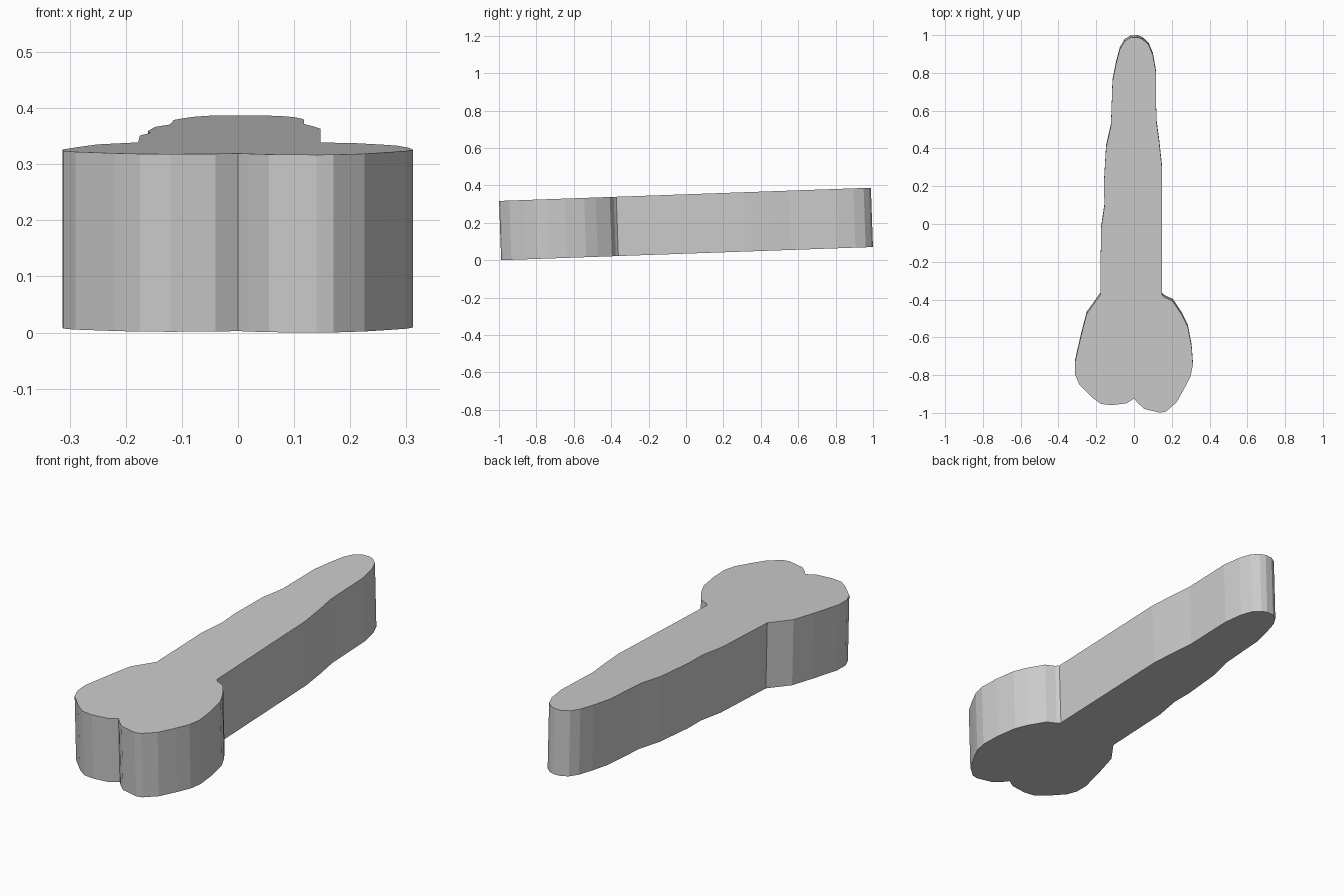
import bpy, bmesh, math
from mathutils import Matrix, Vector

if "Cube" in bpy.data.objects:
    bpy.data.objects.remove(bpy.data.objects["Cube"])

THICK, TILT = 0.317, math.radians(2.03)

# outline of the top face, counter-clockwise from the notch in the wide end
right_lobe = [(0.0, -0.925), (0.02, -0.948), (0.055, -0.98), (0.14, -1.0), (0.17, -0.993),
              (0.225, -0.945), (0.27, -0.865), (0.3, -0.805), (0.312, -0.745), (0.305, -0.65),
              (0.285, -0.545), (0.255, -0.483), (0.205, -0.408), (0.16, -0.387), (0.147, -0.373)]
shaft_right = [(0.147, 0.31), (0.133, 0.44), (0.118, 0.55), (0.117, 0.8)]
round_tip = [(0.1, 0.895), (0.077, 0.95), (0.045, 0.979), (0.018, 0.989), (-0.018, 0.988),
             (-0.05, 0.968), (-0.075, 0.925), (-0.095, 0.85)]
shaft_left = [(-0.114, 0.755), (-0.122, 0.52), (-0.148, 0.405), (-0.16, 0.2),
              (-0.156, 0.1), (-0.175, -0.03), (-0.178, -0.375)]
left_lobe = [(-0.25, -0.475), (-0.28, -0.59), (-0.313, -0.735), (-0.311, -0.8), (-0.29, -0.85),
             (-0.22, -0.92), (-0.175, -0.953), (-0.12, -0.96), (-0.04, -0.95)]
outline = right_lobe + shaft_right + round_tip + shaft_left + left_lobe

# extrude the outline into a slab
bm = bmesh.new()
shift = THICK * math.sin(TILT)
face = bm.faces.new([bm.verts.new((x, y + shift, 0)) for x, y in outline])
ext = bmesh.ops.extrude_face_region(bm, geom=[face])
bmesh.ops.translate(bm, vec=Vector((0, 0, THICK)),
                    verts=[g for g in ext["geom"] if isinstance(g, bmesh.types.BMVert)])

# tilt it about x and set its lowest edge on the ground
bm.transform(Matrix.Rotation(TILT, 4, 'X'))
low = min(v.co.z for v in bm.verts)
bmesh.ops.translate(bm, vec=Vector((0, 0, -low)), verts=bm.verts[:])
bmesh.ops.recalc_face_normals(bm, faces=bm.faces[:])

mesh = bpy.data.meshes.new("outline_slab")
bm.to_mesh(mesh)
bm.free()
slab = bpy.data.objects.new("outline_slab", mesh)
bpy.context.collection.objects.link(slab)

# smooth the curved walls, keep the corners and rims sharp
bpy.context.view_layer.objects.active = slab
slab.select_set(True)
bpy.ops.object.shade_flat()
